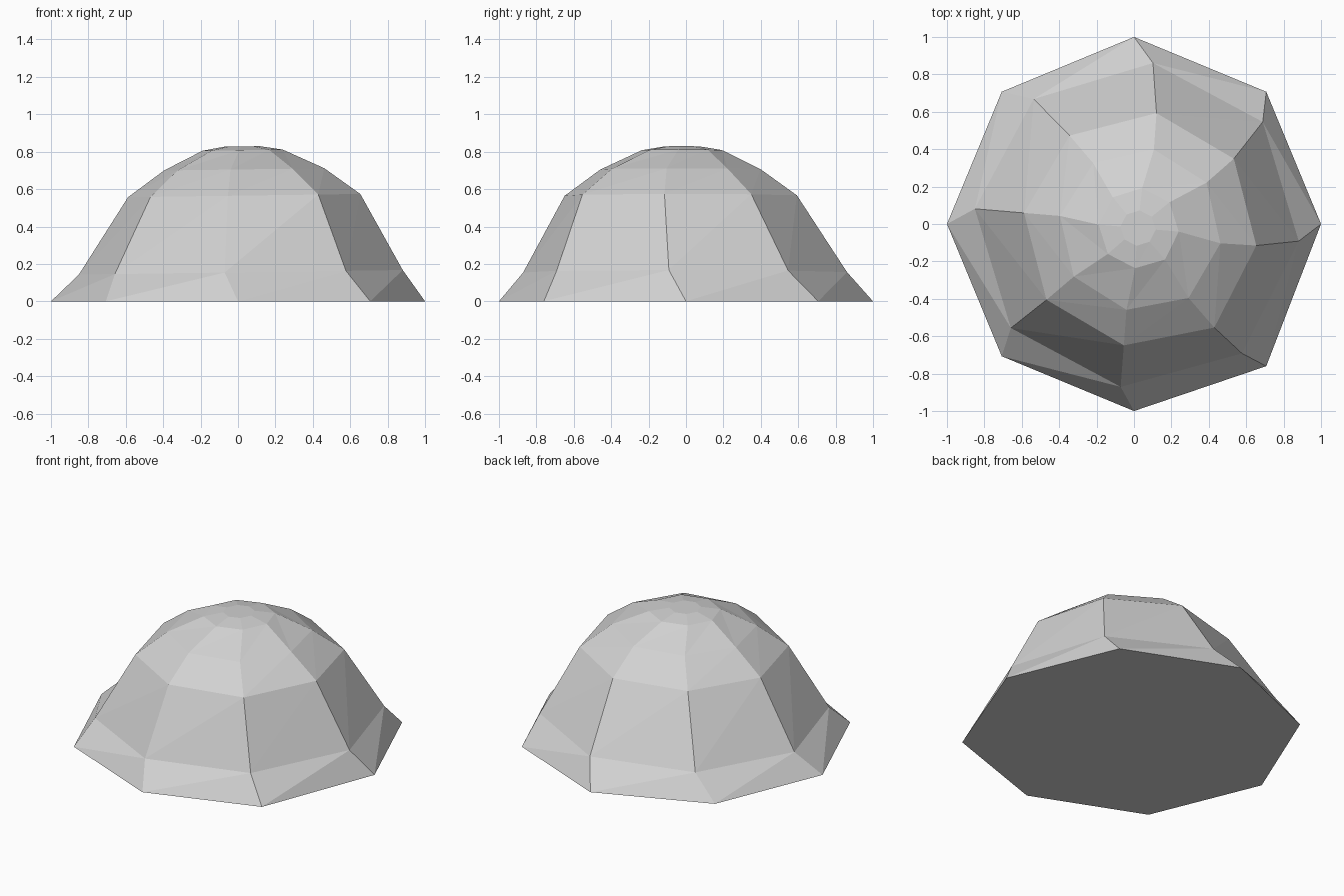
import bpy
import bmesh
from math import cos, sin, radians

if "Cube" in bpy.data.objects:
    bpy.data.objects.remove(bpy.data.objects["Cube"], do_unlink=True)

SIDES = 8
# Each ring: height, radius, twist in degrees, centre x, centre y, corner stretch
RINGS = [
    (0.0, 1.0, 0, 0.0, 0.0, 1.0),
    (0.155, 0.87, -5.7, 0.015, -0.005, 1.02),
    (0.565, 0.627, -8, 0.033, -0.028, 1.05),
    (0.705, 0.435, -9.7, 0.033, -0.03, 1.03),
    (0.808, 0.215, -5, 0.025, -0.022, 1.02),
    (0.828, 0.095, -5, 0.022, -0.022, 1.0),
]

stone = bpy.data.materials.new("light_grey_stone")
stone.use_nodes = True
stone.diffuse_color = (0.64, 0.64, 0.64, 1)
stone.node_tree.nodes["Principled BSDF"].inputs["Base Color"].default_value = stone.diffuse_color

bm = bmesh.new()


def add_ring(z, radius, twist, cx, cy, stretch):
    verts = []
    for k in range(SIDES):
        a = radians(360 * k / SIDES + twist)
        r = radius * (stretch if k == SIDES - 1 else 1)
        x, y = cx + r * cos(a), cy + r * sin(a)
        tilt = 0.014 * x if z > 0 else 0
        verts.append(bm.verts.new((x, y, z + tilt)))
    return verts


# Twisted bands of flat triangles rising to the crown
rings = [add_ring(*ring) for ring in RINGS]
rings[0][-1].co.y -= 0.053
for low, high in zip(rings, rings[1:]):
    for k in range(SIDES):
        n = (k + 1) % SIDES
        bm.faces.new((low[k], low[n], high[n]))
        bm.faces.new((low[k], high[n], high[k]))

# Flat crown and underside
bm.faces.new(rings[-1])
bm.faces.new(rings[0][::-1])

mesh = bpy.data.meshes.new("rock_mound")
bm.to_mesh(mesh)
bm.free()
mesh.materials.append(stone)
mound = bpy.data.objects.new("rock_mound", mesh)
bpy.context.collection.objects.link(mound)
